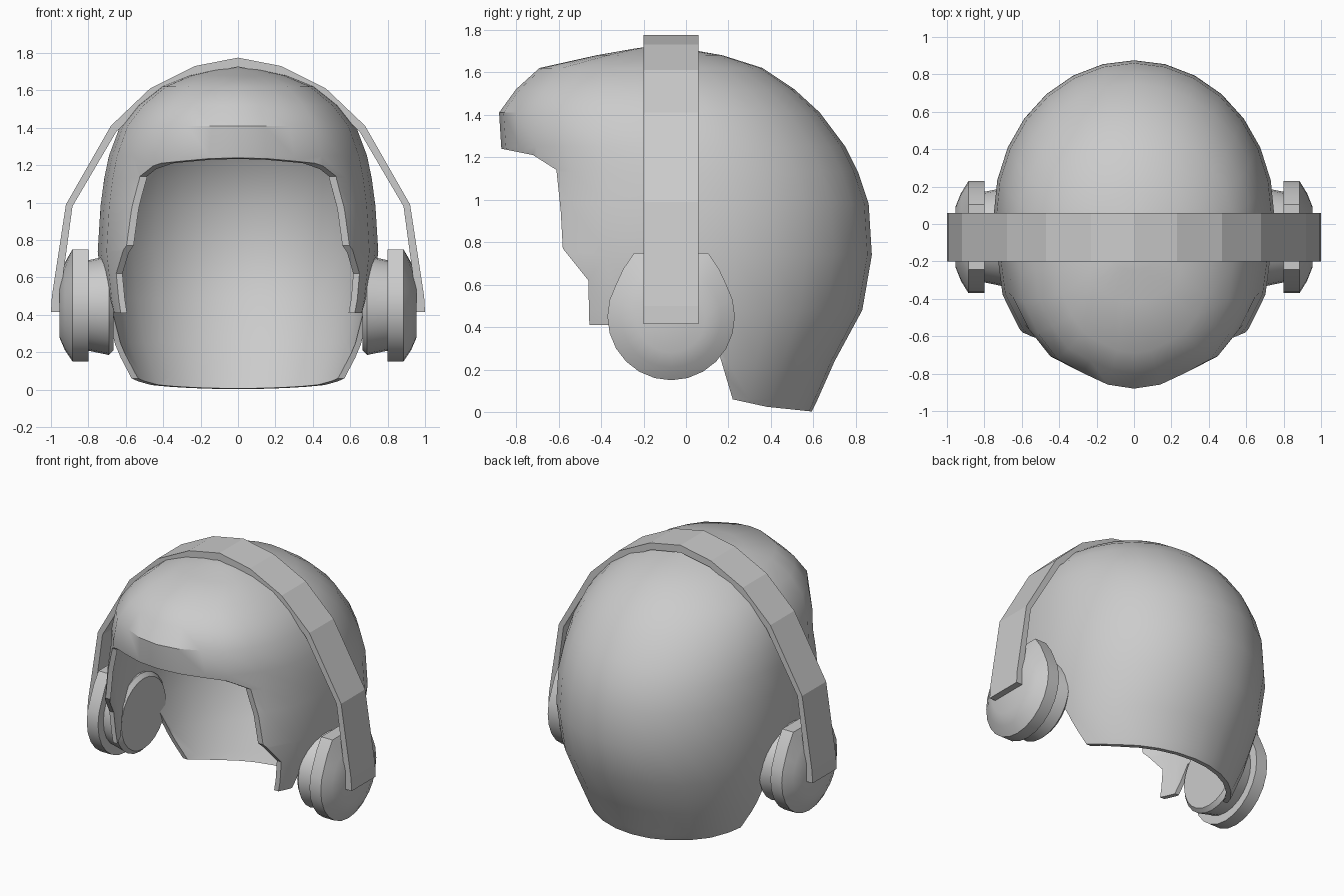
import bpy
import bmesh
from math import sin, cos, pi, radians

cube = bpy.data.objects.get("Cube")
if cube:
    bpy.data.objects.remove(cube, do_unlink=True)

grey = bpy.data.materials.new("plain grey")
grey.use_nodes = True
grey.diffuse_color = (0.6, 0.6, 0.6, 1)
grey.node_tree.nodes["Principled BSDF"].inputs["Base Color"].default_value = (0.6, 0.6, 0.6, 1)


def make(name, bm, smooth=True):
    bmesh.ops.recalc_face_normals(bm, faces=bm.faces)
    mesh = bpy.data.meshes.new(name)
    bm.to_mesh(mesh)
    bm.free()
    mesh.materials.append(grey)
    obj = bpy.data.objects.new(name, mesh)
    bpy.context.collection.objects.link(obj)
    if smooth:
        finish(obj)
    return obj


def finish(obj, angle=35):
    bpy.ops.object.select_all(action="DESELECT")
    obj.select_set(True)
    bpy.context.view_layer.objects.active = obj
    bpy.ops.object.shade_smooth_by_angle(angle=radians(angle))


def bridge(bm, rings):
    """Join successive closed rings of points with quads."""
    loops = [[bm.verts.new(p) for p in ring] for ring in rings]
    for a, b in zip(loops, loops[1:]):
        for i in range(len(a)):
            j = (i + 1) % len(a)
            bm.faces.new((a[i], a[j], b[j], b[i]))
    return loops


def prism(name, points, place, lo, hi):
    """Extrude a closed outline between two depths."""
    bm = bmesh.new()
    loops = bridge(bm, [[place(p, d) for p in points] for d in (lo, hi)])
    for loop in loops:
        bm.faces.new(loop)
    return make(name, bm, False)


# Hair shell: height, half width, middle y, back y, front y of each level
levels = [
    (-0.06, 0.54, 0.05, 0.56, -0.86), (0.06, 0.6, 0.05, 0.62, -0.88),
    (0.24, 0.67, 0.05, 0.7, -0.9), (0.48, 0.72, 0.05, 0.83, -0.9),
    (0.74, 0.75, 0.05, 0.875, -0.9), (0.98, 0.735, 0.05, 0.86, -0.88),
    (1.13, 0.715, 0.03, 0.81, -0.85), (1.25, 0.69, 0.0, 0.75, -0.87),
    (1.41, 0.63, -0.04, 0.63, -0.88), (1.52, 0.54, -0.08, 0.51, -0.8),
    (1.62, 0.41, -0.12, 0.36, -0.69), (1.68, 0.26, -0.14, 0.17, -0.42),
    (1.71, 0.12, -0.15, 0, -0.25),
]
COLS = 28


def level_ring(z, w, mid, back, front):
    ring = []
    for i in range(COLS):
        a = 2 * pi * i / COLS
        c, s = cos(a), sin(a)
        depth = back - mid if c > 0 else mid - front
        # the front corners are slightly fuller than an ellipse
        full = 1.04 if c < -0.3 and abs(s) > 0.5 else 1
        ring.append((w * s * full, mid + depth * c * full, z))
    return ring


bm = bmesh.new()
loops = bridge(bm, [level_ring(*lv) for lv in levels])
crown = bm.verts.new((0, -0.15, 1.725))
for i in range(COLS):
    bm.faces.new((loops[-1][i], loops[-1][(i + 1) % COLS], crown))
hair = make("hair_shell", bm, False)
solid = hair.modifiers.new("thickness", "SOLIDIFY")
solid.thickness = 0.03
solid.offset = -1

# Face opening, sideburns, ear notches and lower hem, cut from the side
opening = [
    (-2, 1.24), (-0.87, 1.24), (-0.72, 1.21), (-0.61, 1.14), (-0.59, 0.95),
    (-0.58, 0.77), (-0.46, 0.62), (-0.455, 0.41), (-0.36, 0.41), (-0.28, 0.6),
    (0.02, 0.6), (0.16, 0.26), (0.22, 0.06), (0.38, 0.025), (0.62, 0), (2, 0),
    (2, -1), (-2, -1),
]
cutter = prism("opening_cutter", opening, lambda p, d: (d, p[0], p[1]), -1.5, 1.5)
cutter.hide_render = True
cut = hair.modifiers.new("opening", "BOOLEAN")
cut.object = cutter
cut.operation = "DIFFERENCE"
cut.solver = "EXACT"
bpy.context.view_layer.objects.active = hair
for mod in ("thickness", "opening"):
    bpy.ops.object.modifier_apply(modifier=mod)
bpy.data.objects.remove(cutter, do_unlink=True)
finish(hair)

# Headband arching over the crown
outer = [(1, 0.415), (0.995, 0.5), (0.92, 0.99), (0.68, 1.41), (0.47, 1.61), (0.23, 1.73)]
inner = [(0.95, 0.415), (0.95, 0.5), (0.885, 0.98), (0.65, 1.38), (0.45, 1.57), (0.22, 1.685)]


def arch(side, top):
    return side + [(0, top)] + [(-x, z) for x, z in reversed(side)]


band = arch(outer, 1.775) + arch(inner, 1.725)[::-1]
prism("headband", band, lambda p, d: (p[0], d, p[1]), -0.2, 0.06)


# Ear cups: lathed cushion and outer shell on each side
def lathe(name, side, profile, flat_top):
    bm = bmesh.new()
    rings = []
    for x, r, drop in profile:
        ring = []
        for i in range(24):
            a = 2 * pi * i / 24
            k = 1
            if flat_top and r > 0.25 and cos(a) > 0.6:
                k = min(1 / cos(a), 1.16) if cos(a) > 0.8 else 1.06
            ring.append((side * x, -0.07 + r * k * sin(a), 0.45 - drop + r * k * cos(a)))
        rings.append(ring)
    loops = bridge(bm, rings)
    bm.faces.new(loops[0])
    bm.faces.new(loops[-1])
    return make(name, bm)


for word, side in (("left", 1), ("right", -1)):
    lathe(word + "_ear_cushion", side,
          [(0.665, 0.24, 0), (0.69, 0.265, 0), (0.81, 0.24, 0)], False)
    lathe(word + "_ear_cup", side,
          [(0.8, 0.3, 0), (0.885, 0.3, 0), (0.925, 0.235, 0.005), (0.955, 0.16, 0.01)], True)
